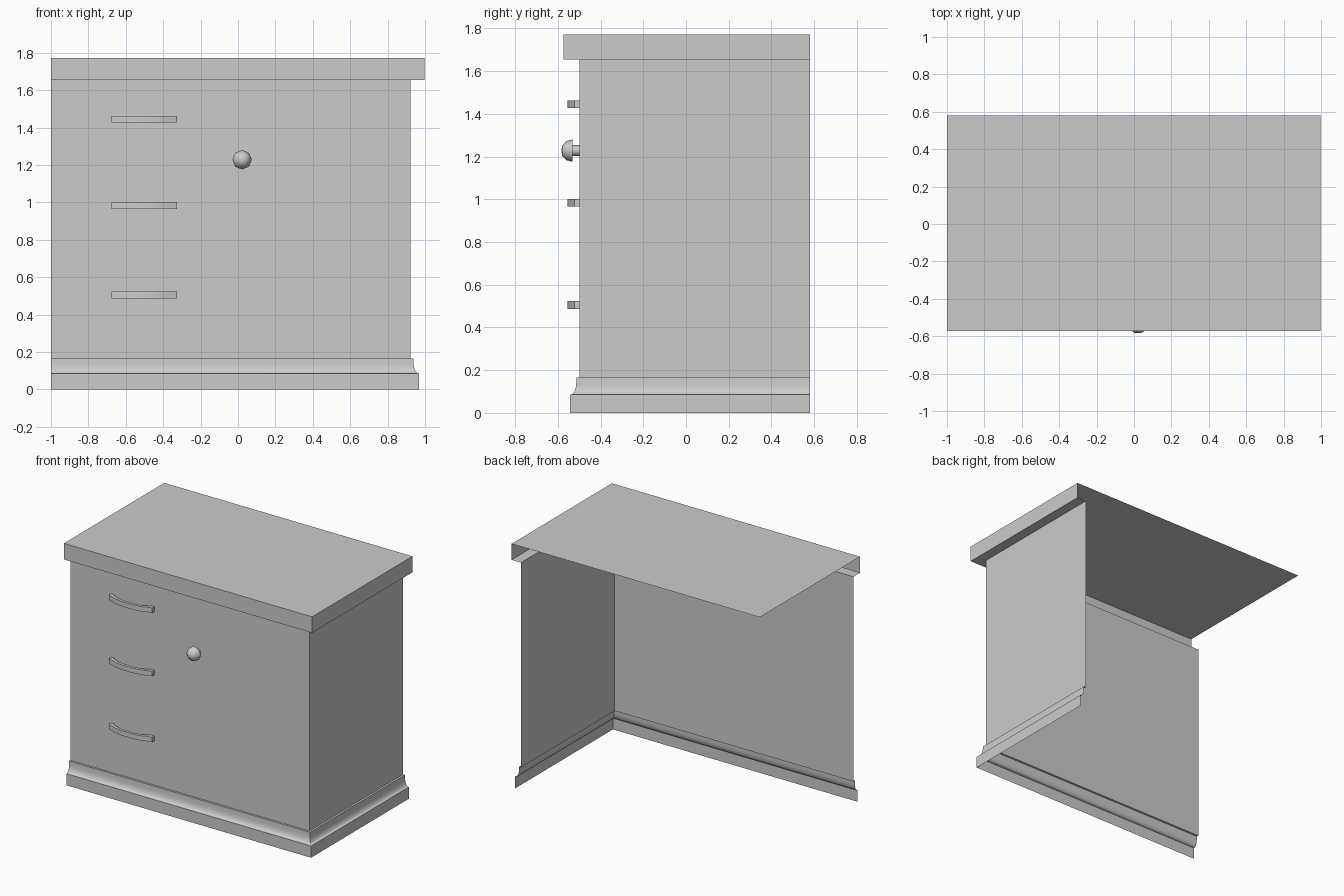
import bpy, bmesh, math

if "Cube" in bpy.data.objects:
    bpy.data.objects.remove(bpy.data.objects["Cube"])

LEFT, BACK = -1.0, 0.58          # open edges of the shell
CX, CY = 0.923, -0.498           # front right corner of the body


def make(name, verts, faces, angle=30, fix=True):
    me = bpy.data.meshes.new(name)
    me.from_pydata(verts, [], faces)
    if fix:
        bm = bmesh.new()
        bm.from_mesh(me)
        bmesh.ops.recalc_face_normals(bm, faces=bm.faces)
        bm.to_mesh(me)
        bm.free()
    ob = bpy.data.objects.new(name, me)
    bpy.context.collection.objects.link(ob)
    bpy.ops.object.select_all(action='DESELECT')
    ob.select_set(True)
    bpy.context.view_layer.objects.active = ob
    bpy.ops.object.shade_smooth_by_angle(angle=math.radians(angle))
    return ob


def sweep(name, profile, cap_top=False):
    """Run an (offset, z) profile along the front and right side, mitred at the corner."""
    verts, faces = [], []
    for o, z in profile:
        verts += [(LEFT, CY - o, z), (CX + o, CY - o, z), (CX + o, BACK, z)]
    for i in range(len(profile) - 1):
        for j in (0, 1):
            a = 3 * i + j
            faces.append((a, a + 1, a + 4, a + 3))
    if cap_top:
        n = len(verts)
        verts.append((LEFT, BACK, profile[-1][1]))
        faces.append((n - 3, n - 2, n - 1, n - 0))
        faces[-1] = (n - 3, n - 2, n - 1, n)
    return make(name, verts, faces, fix=False)


# Body: front and right walls only
sweep("body_walls", [(0, 0.165), (0, 1.655)])

# Base moulding with a concave cove
cove = [(0.043 - 0.027 * math.sin(t), 0.085 + 0.055 * (1 - math.cos(t)))
        for t in (math.radians(15 * k) for k in range(7))]
sweep("base_moulding", [(0.046, 0), (0.046, 0.085)] + cove + [(0.015, 0.165), (0, 0.165)])

# Overhanging top board, open at the left and back
sweep("top_board", [(0, 1.655), (0.075, 1.655), (0.075, 1.772)], cap_top=True)

# Bow-shaped drawer handles
half = [(0.175, 0, 0.145, 0), (0.175, 0.024, 0.145, 0.008),
        (0.145, 0.032, 0.125, 0.015), (0.105, 0.048, 0.095, 0.028), (0.04, 0.056, 0.04, 0.036)]
path = [(-a, b, -c, d) for a, b, c, d in half] + half[::-1]
for n, z in enumerate((1.445, 0.984, 0.505)):
    verts, faces = [], []
    for xo, yo, xi, yi in path:
        for x, y in ((xo, yo), (xi, yi)):
            verts += [(-0.5 + x, CY - y, z - 0.018), (-0.5 + x, CY - y, z + 0.018)]
    for i in range(len(path) - 1):
        a = 4 * i
        for p, q in ((0, 1), (1, 3), (3, 2), (2, 0)):
            faces.append((a + p, a + q, a + 4 + q, a + 4 + p))
    make(f"drawer_handle_{n + 1}", verts, faces)

# Eight-sided door knob: stem, then domed cap
rings = [(0.026, -0.498), (0.026, -0.532), (0.052, -0.532), (0.045, -0.56), (0.024, -0.58)]
verts, faces = [], []
for r, y in rings:
    for k in range(8):
        t = k * math.pi / 4
        verts.append((0.022 + r * math.cos(t), y, 1.228 + r * math.sin(t)))
for i in range(len(rings) - 1):
    for k in range(8):
        m = (k + 1) % 8
        faces.append((8 * i + k, 8 * i + m, 8 * i + 8 + m, 8 * i + 8 + k))
verts.append((0.022, -0.584, 1.228))
faces += [(32 + k, 32 + (k + 1) % 8, 40) for k in range(8)]
make("door_knob", verts, faces, angle=60)
